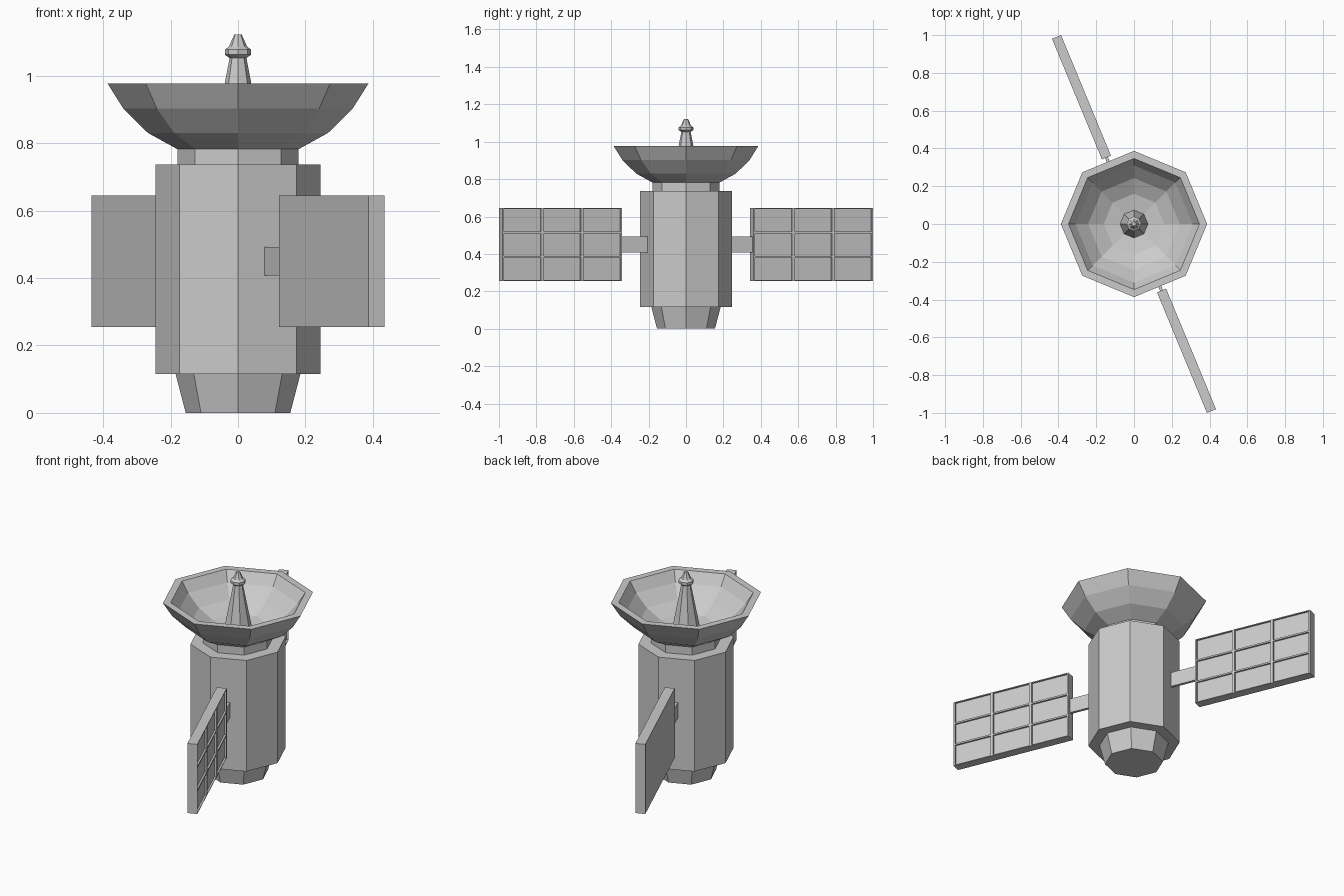
import bpy, bmesh
from math import sin, cos, pi, radians
from mathutils import Matrix, Vector

if "Cube" in bpy.data.objects:
    bpy.data.objects.remove(bpy.data.objects["Cube"])


def finish(bm, name):
    bmesh.ops.recalc_face_normals(bm, faces=bm.faces)
    mesh = bpy.data.meshes.new(name)
    bm.to_mesh(mesh)
    bm.free()
    obj = bpy.data.objects.new(name, mesh)
    bpy.context.collection.objects.link(obj)
    return obj


def lathe(name, profile, sides=8):
    """Revolve (radius, z) points; open ends are capped flat."""
    bm = bmesh.new()
    rings = [[bm.verts.new((r * cos(2 * pi * i / sides), r * sin(2 * pi * i / sides), z))
              for i in range(sides)] for r, z in profile]
    for a, b in zip(rings, rings[1:]):
        for i in range(sides):
            j = (i + 1) % sides
            bm.faces.new((a[i], a[j], b[j], b[i]))
    bm.faces.new(rings[0])
    bm.faces.new(rings[-1])
    return finish(bm, name)


# Octagonal hull, tapered base and neck
lathe("base", [(0.155, 0), (0.185, 0.115)])
lathe("body", [(0.245, 0.115), (0.245, 0.737)])
lathe("neck", [(0.18, 0.737), (0.18, 0.785)])

# Dish: outer shell, flat rim, inner bowl
lathe("dish", [(0.18, 0.782), (0.267, 0.83), (0.34, 0.902), (0.387, 0.977),
               (0.347, 0.977), (0.31, 0.92), (0.243, 0.855), (0.16, 0.812), (0.07, 0.797)])

# Antenna mast with collar and tip
lathe("antenna", [(0.075, 0.79), (0.025, 1.052), (0.039, 1.062), (0.039, 1.077),
                  (0.027, 1.086), (0.011, 1.122)])

# Solar wings: perpendicular to a hull face, cells on the +x side of both
MID_Z = 0.45
R0, R1, HEIGHT, THICK = 0.381, 1.072, 0.39, 0.052
a = radians(22.5)
normal = Vector((cos(a), sin(a), 0))


def frame(direction, r, sx, sy, sz):
    m = Matrix((direction * sx, Vector((0, 0, sy)), normal * sz)).transposed().to_4x4()
    m.translation = direction * r + Vector((0, 0, MID_Z))
    return m


for side, sign in (("front", 1), ("rear", -1)):
    d = Vector((sin(a), -cos(a), 0)) * sign

    # Arm
    bm = bmesh.new()
    bmesh.ops.create_cube(bm, size=1)
    bm.transform(frame(d, 0.305, 0.17, 0.085, 0.016))
    finish(bm, side + "_arm")

    # Panel: 3 x 3 unit cells, thickened, cells inset and recessed
    bm = bmesh.new()
    bmesh.ops.create_grid(bm, x_segments=3, y_segments=3, size=1.5)
    bmesh.ops.translate(bm, verts=bm.verts, vec=(0, 0, -THICK / 2))
    ext = bmesh.ops.extrude_face_region(bm, geom=bm.faces[:])["geom"]
    top = [v for v in ext if isinstance(v, bmesh.types.BMVert)]
    bmesh.ops.translate(bm, verts=top, vec=(0, 0, THICK))
    bmesh.ops.recalc_face_normals(bm, faces=bm.faces)
    cells = [f for f in bm.faces if f.normal.z > 0.9]
    bmesh.ops.inset_individual(bm, faces=cells, thickness=0.05)
    inner = [e for f in cells for e in f.edges]
    rims = bmesh.ops.extrude_discrete_faces(bm, faces=cells)["faces"]
    bmesh.ops.translate(bm, verts=list({v for f in rims for v in f.verts}), vec=(0, 0, -0.01))
    bm.transform(frame(d, (R0 + R1) / 2, (R1 - R0) / 3, HEIGHT / 3, 1))
    finish(bm, side + "_solar_panel")
